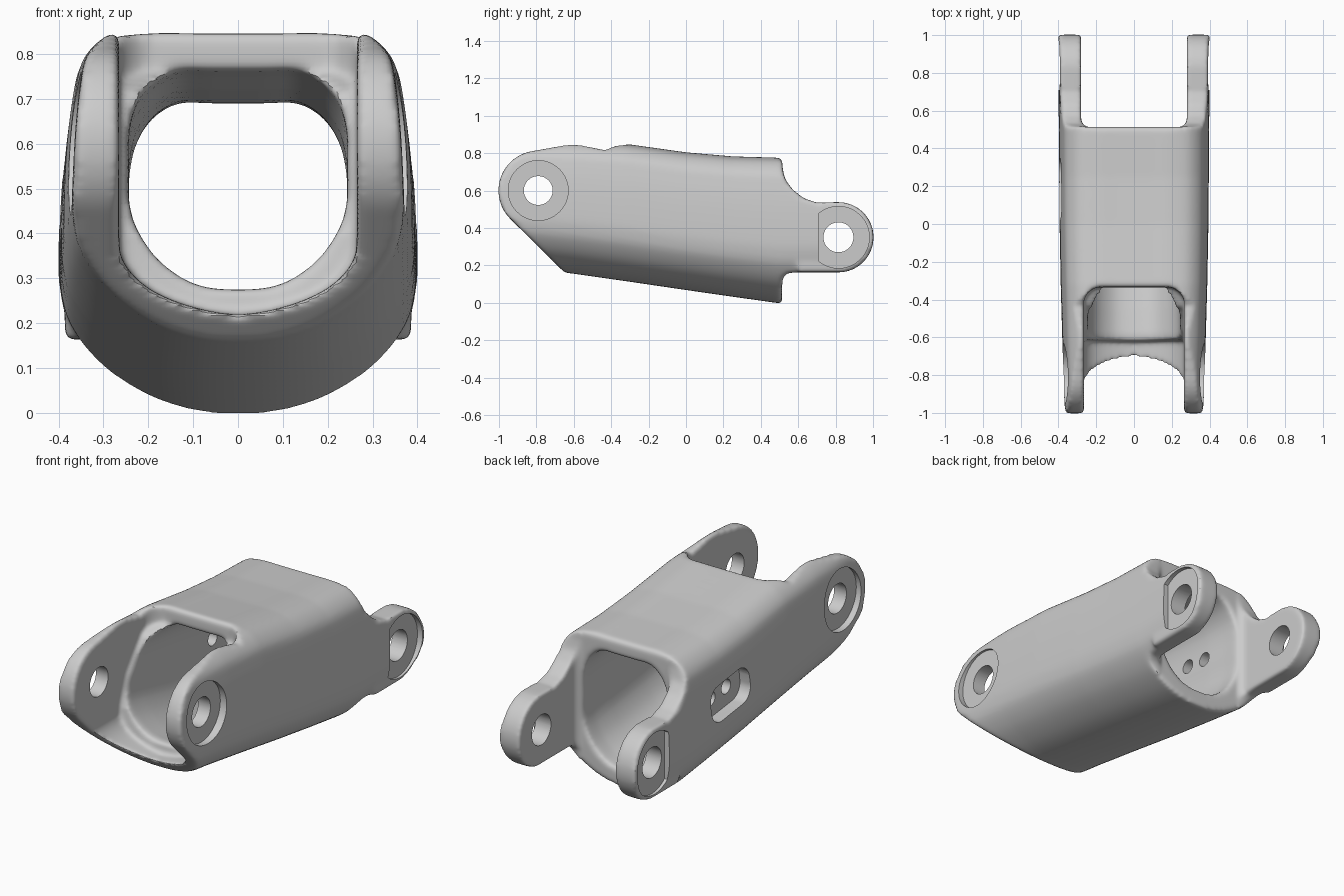
import bpy, bmesh
from math import sin, cos, radians, pi
from mathutils import Vector

if "Cube" in bpy.data.objects:
    bpy.data.objects.remove(bpy.data.objects["Cube"])


def make(name, rings):
    """Skin a list of equal-length closed rings and cap both ends."""
    bm = bmesh.new()
    rows = [[bm.verts.new(p) for p in ring] for ring in rings]
    n = len(rows[0])
    for a, b in zip(rows, rows[1:]):
        for i in range(n):
            bm.faces.new((a[i], a[(i + 1) % n], b[(i + 1) % n], b[i]))
    bm.faces.new(rows[0])
    bm.faces.new(rows[-1])
    bmesh.ops.recalc_face_normals(bm, faces=bm.faces)
    me = bpy.data.meshes.new(name)
    bm.to_mesh(me)
    bm.free()
    ob = bpy.data.objects.new(name, me)
    bpy.context.collection.objects.link(ob)
    return ob


def side_prism(name, prof, x0, x1):
    return make(name, [[(x, y, z) for y, z in prof] for x in (x0, x1)])


def plan_prism(name, prof, z0, z1):
    return make(name, [[(x, y, z) for x, y in prof] for z in (z0, z1)])


def arc(cy, cz, r, a0, a1, n=24):
    angs = [radians(a0 + (a1 - a0) * i / n) for i in range(n + 1)]
    return [(cy + r * cos(a), cz + r * sin(a)) for a in angs]


def circle(cy, cz, r, n=64):
    return arc(cy, cz, r, 0, 360 * (n - 1) / n, n - 1)


def spline(pts, n=5):
    """Catmull-Rom refinement of an open half section, mirrored at its ends."""
    v = [Vector(p) for p in pts]
    v = [Vector((-v[1].x, v[1].y))] + v + [Vector((-v[-2].x, v[-2].y))]
    out = []
    for a, b, c, d in zip(v, v[1:], v[2:], v[3:]):
        for i in range(n):
            t = i / n
            out.append(0.5 * (2 * b + (c - a) * t + (2 * a - 5 * b + 4 * c - d) * t ** 2
                              + (3 * b - a - 3 * c + d) * t ** 3))
    return out + [v[-2]]


def loft(name, section, stations):
    """stations: (y, half width, bottom z, top z)"""
    half = spline(section)
    full = [(p.x, p.y) for p in half] + [(-p.x, p.y) for p in half[-2:0:-1]]
    return make(name, [[(x * w, y, b + t * (top - b)) for x, t in full]
                       for y, w, b, top in stations])


def apply(ob, kind, **props):
    m = ob.modifiers.new(kind, kind)
    for k, v in props.items():
        setattr(m, k, v)
    bpy.context.view_layer.objects.active = ob
    bpy.ops.object.modifier_apply(modifier=m.name)


def boolean(ob, tool, op, solver='EXACT'):
    apply(ob, 'BOOLEAN', object=tool, operation=op, solver=solver)
    bpy.data.objects.remove(tool)


# Outer shell: lofted section, trimmed to the side silhouette
OUTER = [(0, 0), (.26, .012), (.52, .058), (.77, .145), (.935, .255), (.99, .35), (1, .45),
         (.985, .64), (.95, .8), (.9, .9), (.74, .975), (.5, 1), (.25, 1), (0, 1)]
link = loft("arm_link_body", OUTER, [
    (-1.05, .365, .21, .87), (-.6, .38, .155, .865), (-.32, .388, .115, .848),
    (0, .394, .068, .803), (.25, .396, .032, .781), (.5, .398, -.003, .774), (1.05, .401, -.003, .774)])
outline = (arc(-.79, .6, .213, 98, 225)
           + [(-.5, .014), (-.44, -.05), (.516, -.05), (.516, .13), (.54, .158), (.6, .163), (.8, .163)]
           + arc(.815, .35, .188, -90, 90)
           + [(.7, .535), (.63, .558), (.57, .605), (.53, .66), (.516, .72),
              (.516, .9), (-.32, .88), (-.43, .815), (-.6, .852)])
boolean(link, side_prism("silhouette", outline, -.6, .6), 'INTERSECT')

# Rear lug plates fill the undercut lower edge of each lug
for s in (-1, 1):
    lug = arc(.815, .35, .187, -90, 90) + [(.6, .52), (.6, .163)]
    boolean(link, side_prism("rear_lug", lug, s * .275, s * .386), 'UNION')

# Hollow bore
INNER = [(0, 0), (.4, .025), (.73, .13), (.93, .27), (1, .4), (1, .55), (1, .7),
         (.94, .83), (.78, .94), (.54, 1), (.27, 1), (0, 1)]
boolean(link, loft("bore", INNER, [
    (-1.1, .243, .28, .79), (-.58, .243, .275, .785), (-.45, .243, .245, .775), (-.2, .243, .18, .75),
    (0, .243, .145, .72), (.3, .243, .105, .695), (.42, .247, .09, .69), (1.1, .247, .09, .69)]),
    'DIFFERENCE')

# Front fork channel: curved floor, oblique inner end, rounded deck notch
CHANNEL = [(0, 0), (.4, .02), (.75, .065), (.96, .13), (1, .2), (1, .4), (1, .7), (1, .98),
           (.95, 1), (.5, 1), (0, 1)]
channel = loft("front_channel", CHANNEL, [(-1.1, .265, .22, 1.1), (-.3, .265, .22, 1.1)])
slope = [(-1.2, .1), (-.63, .1), (-.61, .4), (-.56, .55), (-.43, .72), (-.335, .76), (-.335, 1.2), (-1.2, 1.2)]
boolean(channel, side_prism("slope", slope, -.5, .5), 'INTERSECT')
notch = ([(-.27, -1.2), (.27, -1.2)] + arc(.165, -.435, .105, 0, 90, 10)
         + arc(-.165, -.435, .105, 90, 180, 10))
boolean(channel, plan_prism("notch", notch, -.2, 1.3), 'INTERSECT')
boolean(link, channel, 'DIFFERENCE')

# Rear fork channel
rear = [(-.28, 1.2), (-.28, .54), (-.255, .514), (.255, .514), (.28, .54), (.28, 1.2)]
boolean(link, plan_prism("rear_channel", rear, -.3, 1.3), 'DIFFERENCE')

# Blend every edge into soft cast fillets
apply(link, 'REMESH', mode='VOXEL', voxel_size=.0105)
apply(link, 'SMOOTH', factor=.5, iterations=14)

# Crisp machined details: pin holes, bearing seats, side pocket with two bolt holes
cuts = [side_prism("front_pin", circle(-.79, .6, .077), -.6, .6),
        side_prism("rear_pin", circle(.815, .35, .08), -.6, .6)]
for s in (-1, 1):
    cuts.append(side_prism("front_seat", circle(-.79, .6, .16), s * .337, s * .6))
    cuts.append(side_prism("rear_seat", arc(.815, .35, .165, -130, 130, 48), s * .37, s * .6))
pocket = []
for cy, cz, a in ((.09, .02, 0), (-.09, .02, 90), (-.09, -.02, 180), (.09, -.02, 270)):
    pocket += arc(cy, cz, .075, a, a + 90, 10)
tilt = -.12
pocket = [(.185 + y * cos(tilt) - z * sin(tilt), .473 + y * sin(tilt) + z * cos(tilt)) for y, z in pocket]
cuts.append(side_prism("side_pocket", pocket, -.6, -.33))
for y, z in ((.265, .468), (.135, .483)):
    cuts.append(side_prism("bolt_hole", circle(y, z, .038, 40), -.6, -.15))
for c in cuts:
    boolean(link, c, 'DIFFERENCE', 'MANIFOLD')

bpy.ops.object.select_all(action='DESELECT')
link.select_set(True)
bpy.context.view_layer.objects.active = link
bpy.ops.object.shade_smooth_by_angle(angle=radians(35))
